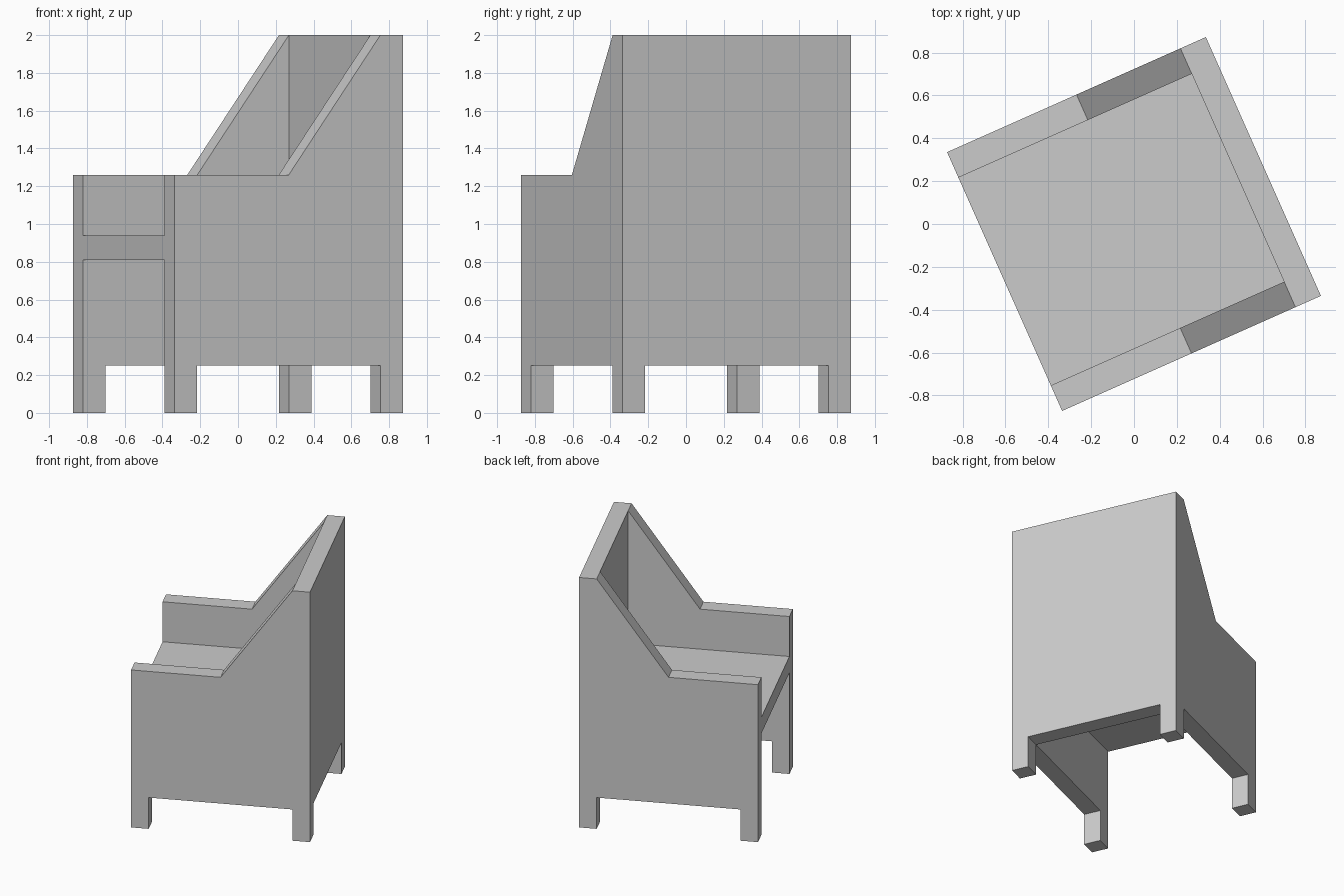
import bpy, bmesh, math
from mathutils import Matrix

if "Cube" in bpy.data.objects:
    bpy.data.objects.remove(bpy.data.objects["Cube"])

H = 0.661            # half of the square footprint
T = 0.13             # board thickness
I = H - T            # inner half size
TURN = Matrix.Rotation(math.atan2(0.537, 1.208), 4, 'Z')


def extrude_profile(name, profile, y0, y1):
    """Extrude an (x, z) outline from y0 to y1, then turn it with the chair."""
    bm = bmesh.new()
    face = bm.faces.new([bm.verts.new((x, y0, z)) for x, z in profile])
    new = bmesh.ops.extrude_face_region(bm, geom=[face])["geom"]
    bmesh.ops.translate(bm, vec=(0, y1 - y0, 0),
                        verts=[v for v in new if isinstance(v, bmesh.types.BMVert)])
    bmesh.ops.recalc_face_normals(bm, faces=bm.faces)
    mesh = bpy.data.meshes.new(name)
    bm.to_mesh(mesh)
    bm.free()
    ob = bpy.data.objects.new(name, mesh)
    bpy.context.collection.objects.link(ob)
    ob.matrix_world = TURN
    return ob


def rect(x0, x1, z0, z1):
    return [(x0, z0), (x1, z0), (x1, z1), (x0, z1)]


# Side panels: armrest, slope up to the back, and two feet
side = [(-H, 0), (-I, 0), (-I, 0.25), (I, 0.25), (I, 0), (H, 0),
        (H, 2), (I, 2), (0, 1.26), (-H, 1.26)]
for label, s in (("left_side", 1), ("right_side", -1)):
    extrude_profile(label, side, s * I, s * H)

# Back board between the sides
extrude_profile("back_board", rect(I, H, 0.25, 2), -I, I)

# Seat board
extrude_profile("seat", rect(-H, I, 0.81, 0.94), -I, I)
